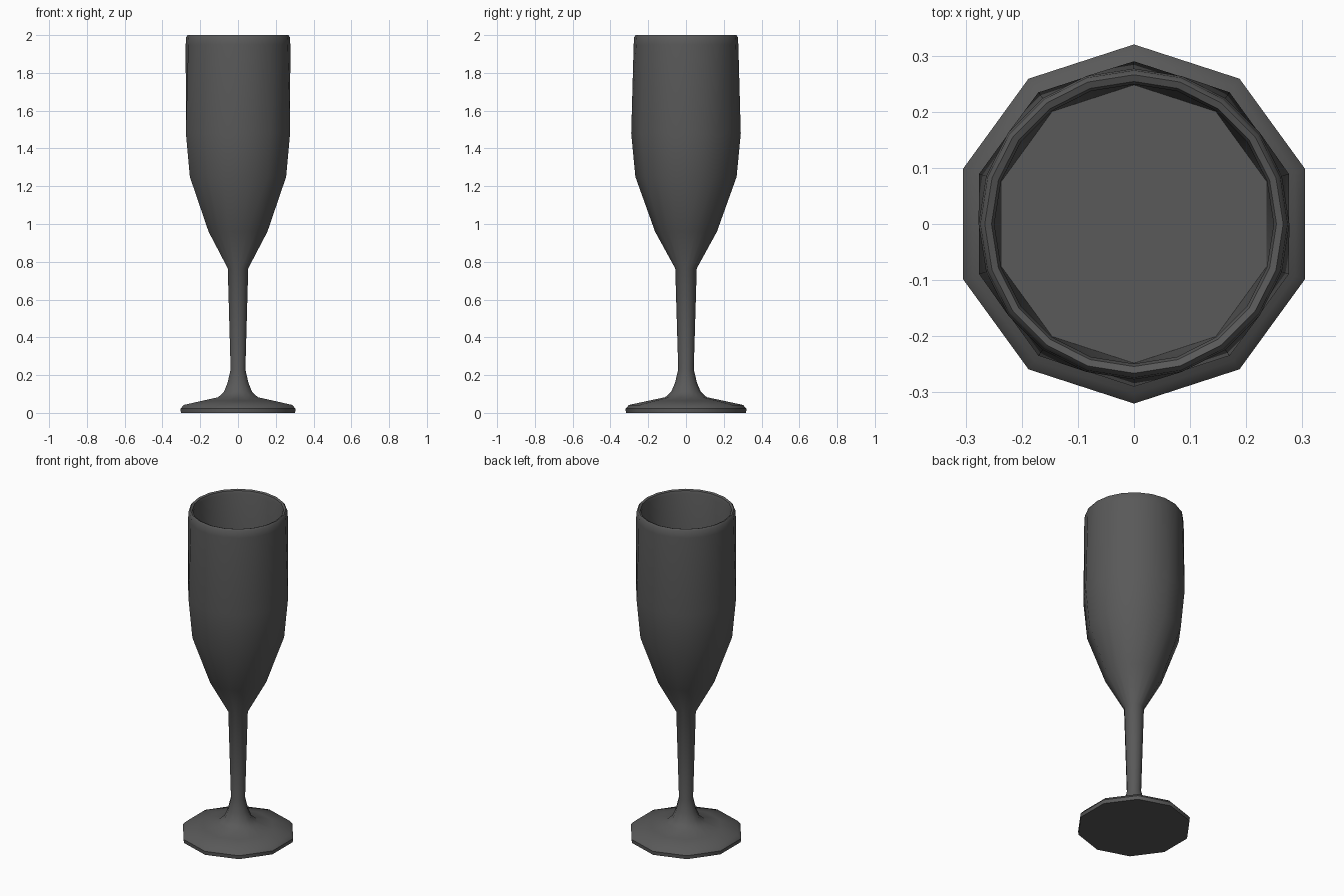
import bpy, bmesh
from math import pi, cos, sin

if "Cube" in bpy.data.objects:
    bpy.data.objects.remove(bpy.data.objects["Cube"])

SIDES = 20
FLAT = cos(pi / 10)


def ring(bm, r, z, decagon):
    # 20 points; on decagon rings every second point is a side midpoint
    pts = []
    for i in range(SIDES):
        a = pi / 2 + 2 * pi * i / SIDES
        k = r * FLAT if decagon and i % 2 else r
        pts.append(bm.verts.new((k * cos(a), k * sin(a), z)))
    return pts


# radius, height, ten-sided (True) or twenty-sided (False)
profile = [
    (0.318, 0.0, True), (0.32, 0.022, True), (0.302, 0.042, True),
    (0.20, 0.064, True), (0.11, 0.083, True), (0.078, 0.112, True), (0.058, 0.16, True),
    (0.041, 0.23, True), (0.057, 0.765, True), (0.164, 0.96, True),
    (0.268, 1.25, True), (0.29, 1.48, True),
    # rim
    (0.277, 1.95, False), (0.274, 1.99, False), (0.266, 2.0, False),
    (0.254, 1.995, False), (0.249, 1.98, False),
    # inner wall down to the flat inside
    (0.262, 1.48, True), (0.248, 1.25, True),
]

bm = bmesh.new()
rings = [ring(bm, *p) for p in profile]
for a, b in zip(rings, rings[1:]):
    for i in range(SIDES):
        j = (i + 1) % SIDES
        bm.faces.new((a[i], a[j], b[j], b[i]))
# underside of the foot and flat inside of the bowl
bm.faces.new(rings[0][::-1])
bm.faces.new(rings[-1])
bmesh.ops.recalc_face_normals(bm, faces=bm.faces)

mesh = bpy.data.meshes.new("flute_glass")
bm.to_mesh(mesh)
bm.free()
glass = bpy.data.objects.new("flute_glass", mesh)
bpy.context.collection.objects.link(glass)

# dark grey finish
mat = bpy.data.materials.new("dark_grey")
mat.diffuse_color = (0.1, 0.1, 0.1, 1)
mat.use_nodes = True
mat.node_tree.nodes["Principled BSDF"].inputs["Base Color"].default_value = mat.diffuse_color
mesh.materials.append(mat)

bpy.context.view_layer.objects.active = glass
glass.select_set(True)
bpy.ops.object.shade_smooth_by_angle(angle=0.75)
